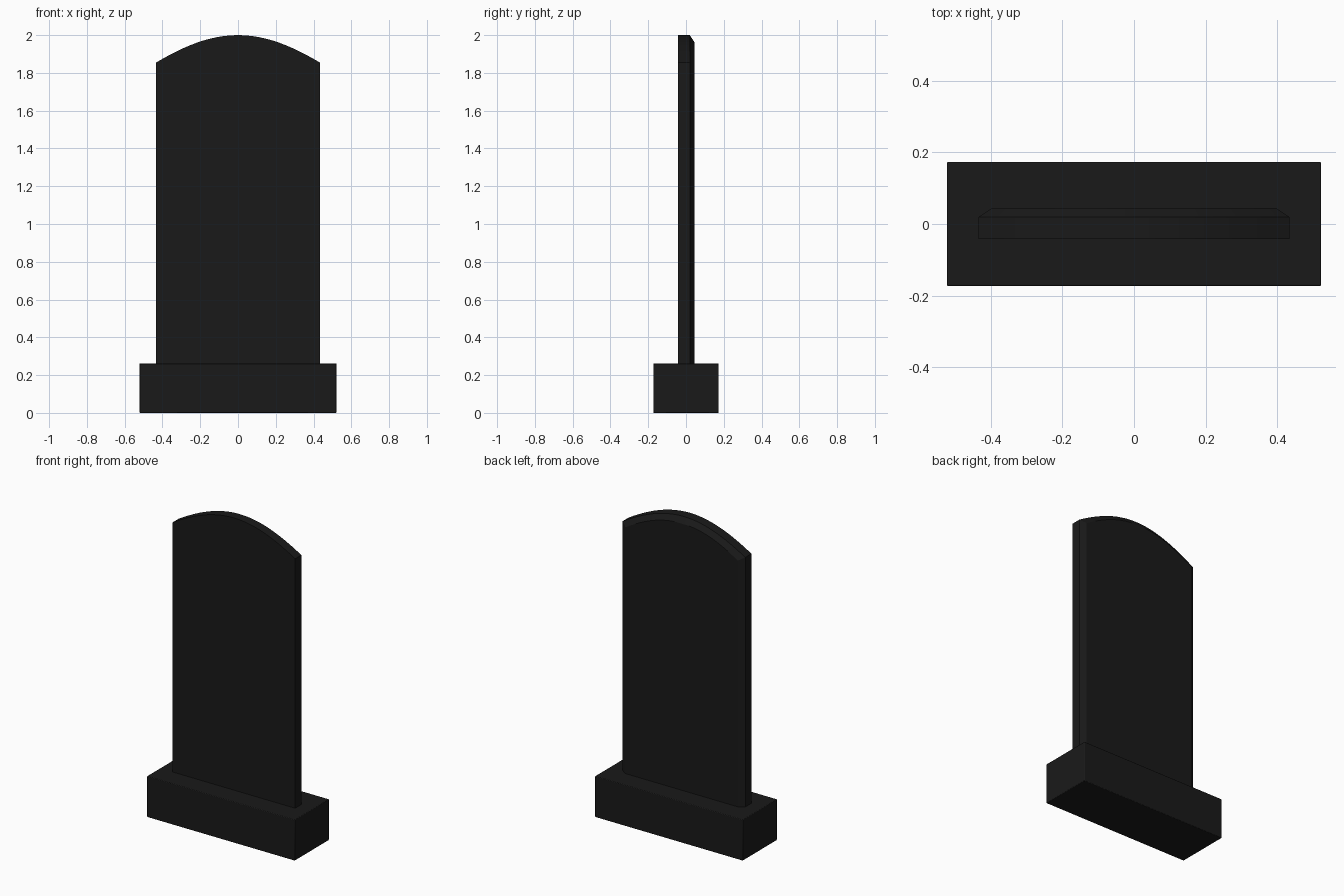
import bpy, bmesh
from mathutils import Vector
from mathutils.geometry import interpolate_bezier

if "Cube" in bpy.data.objects:
    bpy.data.objects.remove(bpy.data.objects["Cube"])

mat = bpy.data.materials.new("black_stone")
mat.diffuse_color = (0.01, 0.01, 0.01, 1)
mat.use_nodes = True
mat.node_tree.nodes["Principled BSDF"].inputs["Base Color"].default_value = mat.diffuse_color


def finish(name, bm):
    bmesh.ops.recalc_face_normals(bm, faces=bm.faces)
    mesh = bpy.data.meshes.new(name)
    bm.to_mesh(mesh)
    bm.free()
    mesh.materials.append(mat)
    ob = bpy.data.objects.new(name, mesh)
    bpy.context.collection.objects.link(ob)
    return ob


# plinth: block with tiny edge bevel
bm = bmesh.new()
bmesh.ops.create_cube(bm, size=1)
for v in bm.verts:
    v.co = (v.co.x * 1.044, v.co.y * 0.346, (v.co.z + 0.5) * 0.262)
base = finish("plinth", bm)
bev = base.modifiers.new("edge_bevel", "BEVEL")
bev.width = 0.004
bev.segments = 2

# slab outline: straight sides and an arched top
HALF, BOTTOM = 0.433, 0.262
left = interpolate_bezier(Vector((-HALF, 0, 1.855)), Vector((-0.29, 0, 1.94)),
                          Vector((-0.15, 0, 2.0)), Vector((0, 0, 2.0)), 13)
arch = [(p.x, p.z) for p in left] + [(-p.x, p.z) for p in reversed(left[:-1])]


def outline(inset):
    pts = [(x * (HALF - inset) / HALF, z - inset * (1 - 0.43 * abs(x) / HALF))
           for x, z in arch]
    return [(-HALF + inset, BOTTOM)] + pts + [(HALF - inset, BOTTOM)]


# slab: front face, side wall, chamfered rear edge
bm = bmesh.new()
rings = [[bm.verts.new((x, y, z)) for x, z in outline(inset)]
         for y, inset in ((-0.042, 0), (0.02, 0), (0.044, 0.036))]
bm.faces.new(rings[0])
bm.faces.new(rings[-1])
n = len(rings[0])
for a, b in zip(rings, rings[1:]):
    for i in range(n):
        j = (i + 1) % n
        bm.faces.new((a[i], a[j], b[j], b[i]))
slab = finish("arched_slab", bm)

# smooth the arch while keeping crisp edges
for ob in (base, slab):
    bpy.ops.object.select_all(action="DESELECT")
    ob.select_set(True)
    bpy.context.view_layer.objects.active = ob
    bpy.ops.object.shade_smooth_by_angle(angle=0.4)
